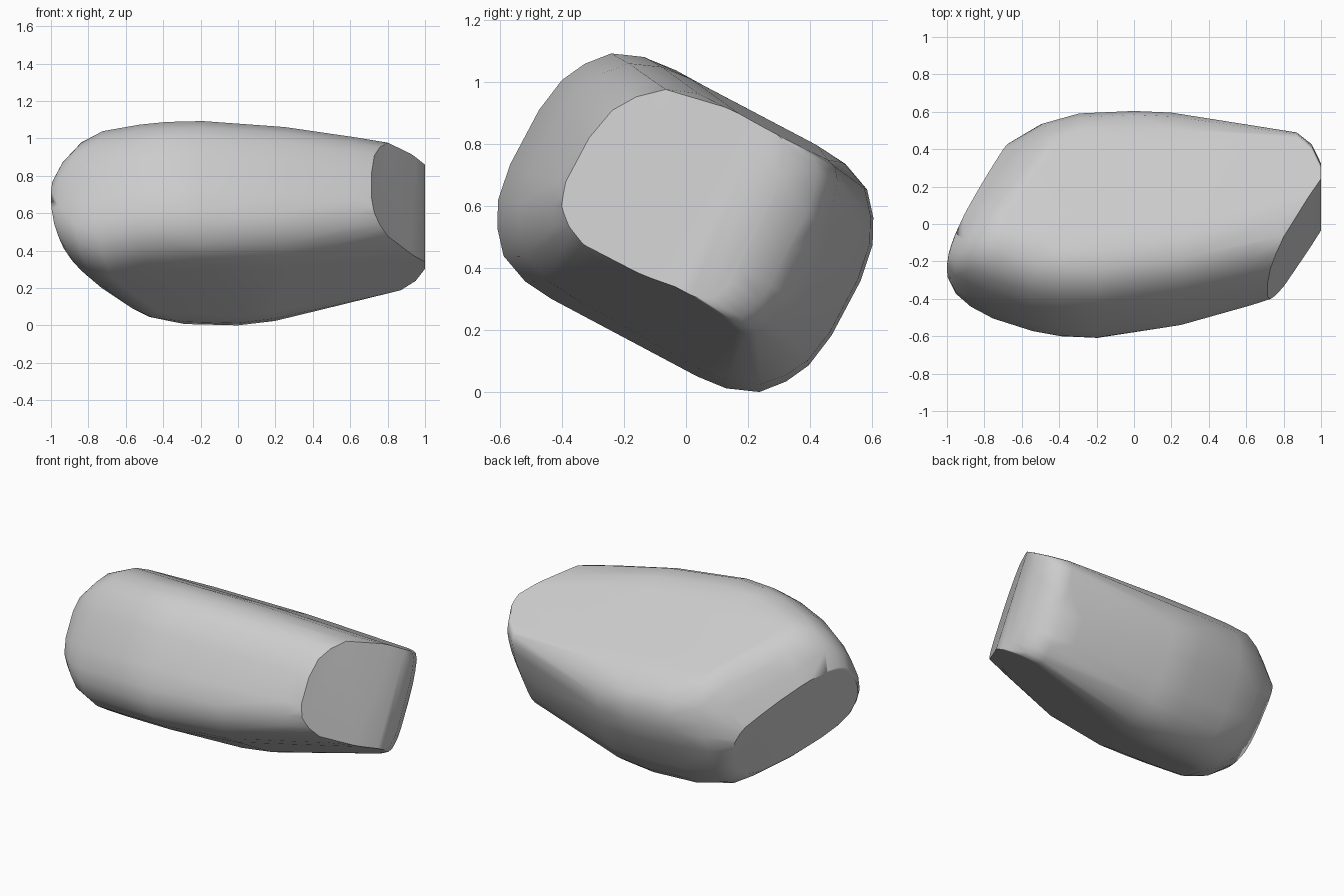
import bpy, bmesh, math
from mathutils import Matrix, Vector

cube = bpy.data.objects.get("Cube")
if cube:
    bpy.data.objects.remove(cube)

# Outline of the slab seen square-on, before the ends are sheared off
OUTLINE = [(-.62, .47), (-.5, .53), (-.3, .57), (0, .585), (.2, .575), (.5, .505),
           (.75, .445), (.87, .405), (.95, .335), (1, .22), (1, .03), (1, -.2),
           (.8, -.38), (.63, -.43), (.25, -.525), (-.2, -.59), (-.4, -.58),
           (-.55, -.55), (-.76, -.475), (-.88, -.41), (-.96, -.35), (-1, -.28),
           (-.97, .1), (-.8, .38)]
# Rounded rim: height above the middle and inset of the outline
RIM = [(.1, 0), (.22, .02), (.3, .06), (.37, .12), (.41, .22), (.42, .32)]


def thickness(x, u, side):
    """Share of the full height left where the slab thins at its ends."""
    slope = min(1.1, max(0, (u - 2 * x) / 2.236 - .5) / .28) ** 2
    if side < 0:  # underside rises strongly towards the left end
        return 1 - .4 * slope - .5 * max(0, x - .1) / .85
    return 1 - .5 * slope - .07 * max(0, x - .2) / .8


bm = bmesh.new()
for height, inset in RIM:
    for side in (1, -1):
        for x, u in OUTLINE:
            rim = inset * (.3 if x > .8 and u > 0 else 1)
            pu = math.copysign(max(0, abs(u) - rim), u)
            px = x * (1 - .4 * inset) if x < 0 else x
            bm.verts.new((px, pu, side * height * thickness(px, pu, side)))
hull = bmesh.ops.convex_hull(bm, input=bm.verts)
loose = {e for e in hull["geom_interior"] + hull["geom_unused"]
         if isinstance(e, bmesh.types.BMVert)}
bmesh.ops.delete(bm, geom=list(loose), context='VERTS')


def shear_off(point, normal):
    """Cut everything beyond a plane and close the cut with a flat face."""
    cut = bmesh.ops.bisect_plane(bm, geom=bm.verts[:] + bm.edges[:] + bm.faces[:],
                                 plane_co=point, plane_no=Vector(normal).normalized(),
                                 clear_outer=True)
    edges = [e for e in cut["geom_cut"] if isinstance(e, bmesh.types.BMEdge)]
    bmesh.ops.contextual_create(bm, geom=edges)


shear_off((.96, 0, 0), (1.65, -1, 0))            # left end
shear_off((-.87, 0, .1), (-2, 1, -.2))           # right end

bmesh.ops.remove_doubles(bm, verts=bm.verts, dist=.004)
bmesh.ops.dissolve_limit(bm, angle_limit=math.radians(1.5), verts=bm.verts, edges=bm.edges)
bmesh.ops.recalc_face_normals(bm, faces=bm.faces)

# Tip the slab forward and rest it on the ground
bmesh.ops.rotate(bm, verts=bm.verts, matrix=Matrix.Rotation(math.radians(-28), 3, 'X'))
bmesh.ops.translate(bm, verts=bm.verts, vec=(0, 0, -min(v.co.z for v in bm.verts)))

mesh = bpy.data.meshes.new("boulder")
bm.to_mesh(mesh)
bm.free()
boulder = bpy.data.objects.new("boulder", mesh)
bpy.context.collection.objects.link(boulder)

# Stone colour
stone = bpy.data.materials.new("grey_stone")
stone.use_nodes = True
colour = (.6, .6, .6, 1)
stone.diffuse_color = colour
bsdf = next(n for n in stone.node_tree.nodes if n.type == 'BSDF_PRINCIPLED')
bsdf.inputs["Base Color"].default_value = colour
mesh.materials.append(stone)

# Soft shading that keeps the sheared edges crisp
bpy.ops.object.select_all(action='DESELECT')
boulder.select_set(True)
bpy.context.view_layer.objects.active = boulder
bpy.ops.object.shade_smooth_by_angle(angle=math.radians(38))
weighted = boulder.modifiers.new("weighted_normals", 'WEIGHTED_NORMAL')
weighted.keep_sharp = True
